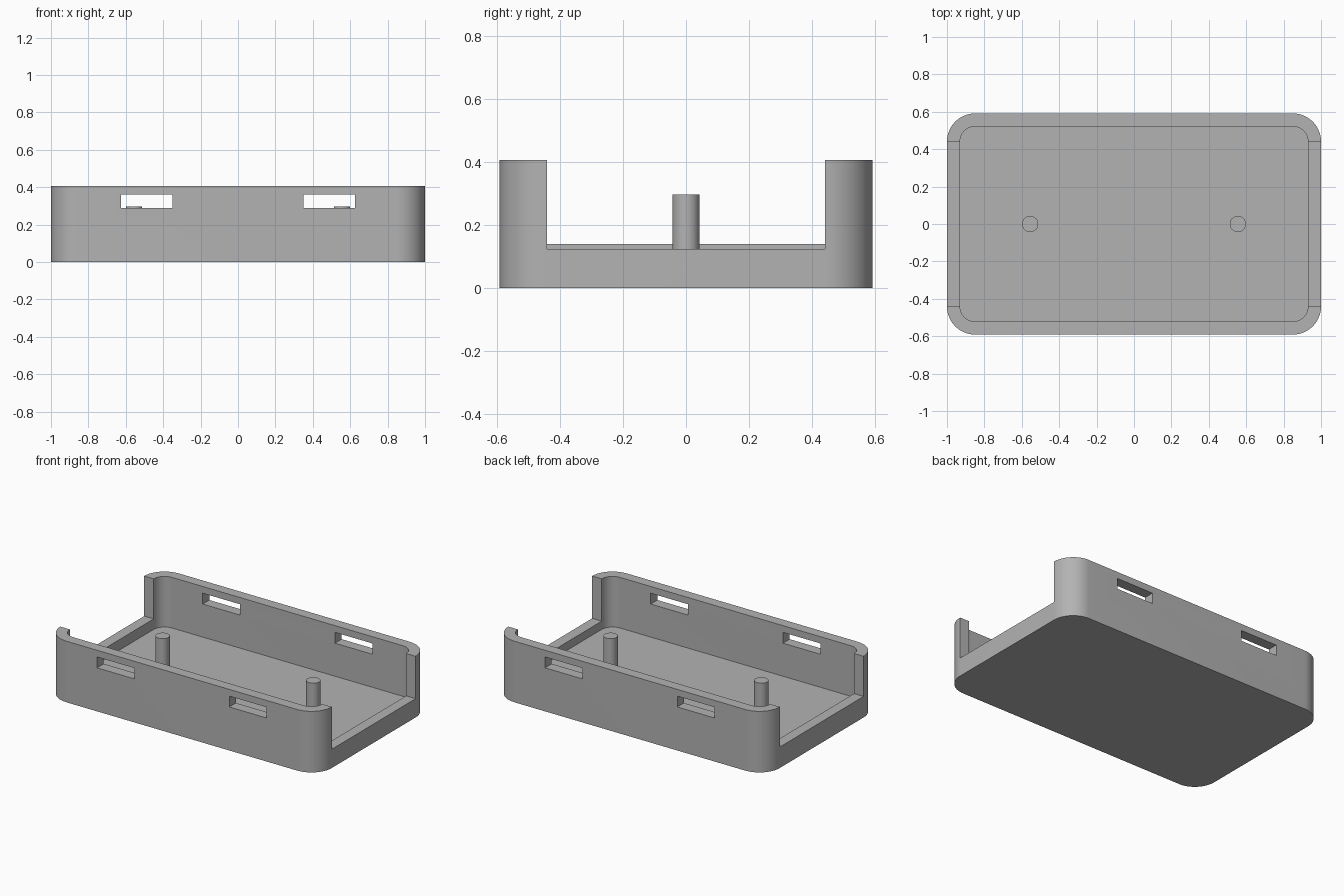
import bpy, bmesh, math

if "Cube" in bpy.data.objects:
    bpy.data.objects.remove(bpy.data.objects["Cube"], do_unlink=True)

grey = bpy.data.materials.new("plain grey")
grey.use_nodes = True
grey.diffuse_color = (0.45, 0.45, 0.45, 1)
grey.node_tree.nodes["Principled BSDF"].inputs["Base Color"].default_value = grey.diffuse_color

HEIGHT, FLOOR, WALL = 0.407, 0.07, 0.07
HALF_X, HALF_Y, RADIUS = 1.0, 0.591, 0.15


def finish(name, bm):
    bmesh.ops.recalc_face_normals(bm, faces=bm.faces)
    mesh = bpy.data.meshes.new(name)
    bm.to_mesh(mesh)
    bm.free()
    mesh.materials.append(grey)
    obj = bpy.data.objects.new(name, mesh)
    bpy.context.collection.objects.link(obj)
    return obj


def rounded_block(name, hx, hy, r, z0, z1, steps=16):
    """Upright prism with rounded corners."""
    bm = bmesh.new()
    verts = []
    for k, (sx, sy) in enumerate([(1, 1), (-1, 1), (-1, -1), (1, -1)]):
        for i in range(steps + 1):
            a = (k + i / steps) * math.pi / 2
            verts.append(bm.verts.new((sx * (hx - r) + r * math.cos(a),
                                       sy * (hy - r) + r * math.sin(a), z0)))
    face = bm.faces.new(verts)
    new = bmesh.ops.extrude_face_region(bm, geom=[face])["geom"]
    bmesh.ops.translate(bm, vec=(0, 0, z1 - z0),
                        verts=[v for v in new if isinstance(v, bmesh.types.BMVert)])
    return finish(name, bm)


def box(name, x0, x1, y0, y1, z0, z1):
    bm = bmesh.new()
    bmesh.ops.create_cube(bm, size=1)
    for v in bm.verts:
        v.co = ((x0, x1)[v.co.x > 0], (y0, y1)[v.co.y > 0], (z0, z1)[v.co.z > 0])
    return finish(name, bm)


def smooth(obj):
    bpy.ops.object.select_all(action="DESELECT")
    obj.select_set(True)
    bpy.context.view_layer.objects.active = obj
    bpy.ops.object.shade_smooth_by_angle(angle=math.radians(30))


def cut(obj, cutter):
    mod = obj.modifiers.new("cut", "BOOLEAN")
    mod.operation, mod.solver, mod.object = "DIFFERENCE", "EXACT", cutter
    bpy.context.view_layer.objects.active = obj
    bpy.ops.object.modifier_apply(modifier=mod.name)
    bpy.data.objects.remove(cutter, do_unlink=True)


# Tray with hollow inside
tray = rounded_block("tray", HALF_X, HALF_Y, RADIUS, 0, HEIGHT)
cut(tray, rounded_block("cavity", HALF_X - WALL, HALF_Y - WALL, RADIUS - WALL, FLOOR, HEIGHT + 0.1))

# Open ends with low sills
cut(tray, box("left_opening", 0.86, 1.1, -0.441, 0.441, 0.125, HEIGHT + 0.1))
cut(tray, box("right_opening", -1.1, -0.86, -0.441, 0.441, 0.14, HEIGHT + 0.1))

# Slots through both long walls
for side in (-1, 1):
    x0, x1 = sorted((side * 0.35, side * 0.625))
    cut(tray, box("slot", x0, x1, -0.7, 0.7, 0.29, 0.362))
smooth(tray)

# Locating pins on the floor
for name, x in (("left_pin", 0.555), ("right_pin", -0.555)):
    bm = bmesh.new()
    bmesh.ops.create_cone(bm, cap_ends=True, segments=40, radius1=0.043, radius2=0.043,
                          depth=0.297 - FLOOR + 0.02)
    bmesh.ops.translate(bm, verts=bm.verts, vec=(x, 0, (0.297 + FLOOR - 0.02) / 2))
    smooth(finish(name, bm))
